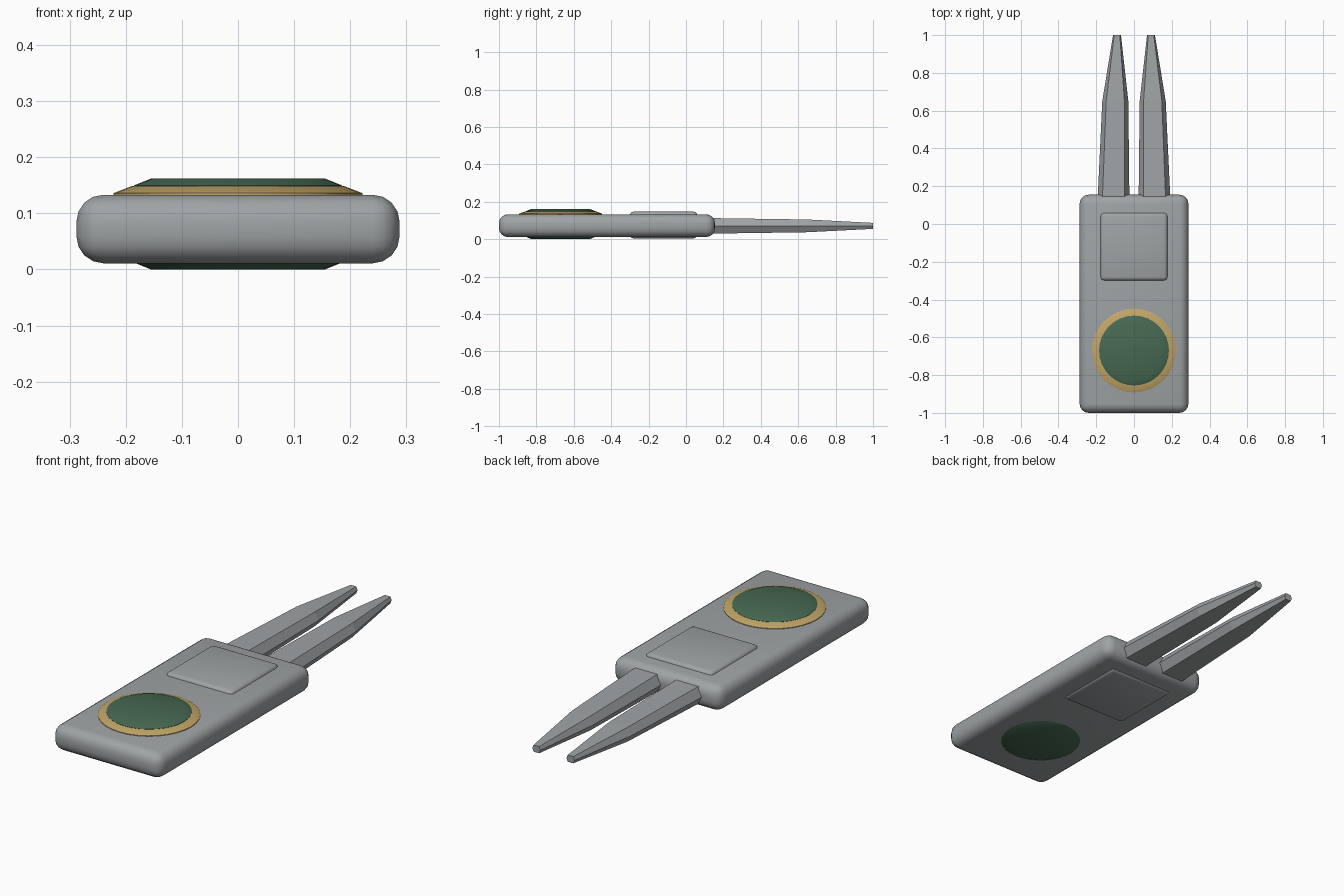
import bpy, bmesh, math
from math import cos, sin, pi

if "Cube" in bpy.data.objects:
    bpy.data.objects.remove(bpy.data.objects["Cube"], do_unlink=True)


def material(name, rgb):
    m = bpy.data.materials.new(name)
    m.use_nodes = True
    m.diffuse_color = (*rgb, 1)
    m.node_tree.nodes["Principled BSDF"].inputs["Base Color"].default_value = (*rgb, 1)
    return m


metal = material("grey metal", (0.35, 0.37, 0.38))
gold = material("gold", (0.54, 0.38, 0.14))
green = material("dark green", (0.062, 0.14, 0.085))


def finish(name, bm, mat, angle=None):
    bmesh.ops.recalc_face_normals(bm, faces=bm.faces)
    mesh = bpy.data.meshes.new(name)
    bm.to_mesh(mesh)
    bm.free()
    mesh.materials.append(mat)
    obj = bpy.data.objects.new(name, mesh)
    bpy.context.collection.objects.link(obj)
    if angle:
        bpy.ops.object.select_all(action="DESELECT")
        obj.select_set(True)
        bpy.context.view_layer.objects.active = obj
        bpy.ops.object.shade_smooth_by_angle(angle=math.radians(angle))
    return obj


def rounded_box(name, low, high, radius, segments):
    bm = bmesh.new()
    bmesh.ops.create_cube(bm, size=1)
    for v in bm.verts:
        v.co = [h if c > 0 else l for c, l, h in zip(v.co, low, high)]
    bmesh.ops.bevel(bm, geom=bm.edges[:], offset=radius, segments=segments,
                    profile=0.5, affect="EDGES")
    return finish(name, bm, metal, 35)


def loft(name, rings, mat, angle=None):
    """Skin a list of equal-length point rings and cap both ends."""
    bm = bmesh.new()
    loops = [[bm.verts.new(p) for p in ring] for ring in rings]
    for a, b in zip(loops, loops[1:]):
        for i in range(len(a)):
            j = (i + 1) % len(a)
            bm.faces.new((a[i], a[j], b[j], b[i]))
    bm.faces.new(loops[0])
    bm.faces.new(loops[-1])
    return finish(name, bm, mat, angle)


def disc(name, profile, mat, z_base, direction):
    rings = [[(r * cos(2 * pi * i / 32), -0.67 + r * sin(2 * pi * i / 32),
               z_base + direction * h) for i in range(32)] for r, h in profile]
    return loft(name, rings, mat, 25)


# Body and the raised pad that shows on both faces
rounded_box("body", (-0.288, -1, 0.011), (0.288, 0.155, 0.133), 0.048, 4)
rounded_box("centre_pad", (-0.178, -0.3, 0.004), (0.178, 0.06, 0.147), 0.02, 3)

# Round markers on the top and underside
for side, z, d in (("top", 0.133, 1), ("bottom", 0.029, -1)):
    disc(side + "_marker_rim", [(0.222, -0.01), (0.222, 0.003), (0.188, 0.016)], gold, z, d)
    disc(side + "_marker_face", [(0.185, 0.01), (0.185, 0.017), (0.155, 0.029)], green, z, d)

# Tapered six-sided prongs: y, centre x, half width, half height
stations = [(0.1, 0.109, 0.085, 0.042), (0.65, 0.099, 0.069, 0.034), (1.0, 0.09, 0.021, 0.016)]
section = [(1, 0), (0.7, 1), (-0.7, 1), (-1, 0), (-0.7, -1), (0.7, -1)]
for side, s in (("left", 1), ("right", -1)):
    rings = [[(s * (cx + u * w), y, 0.071 + v * h) for u, v in section]
             for y, cx, w, h in stations]
    loft(side + "_prong", rings, metal)
